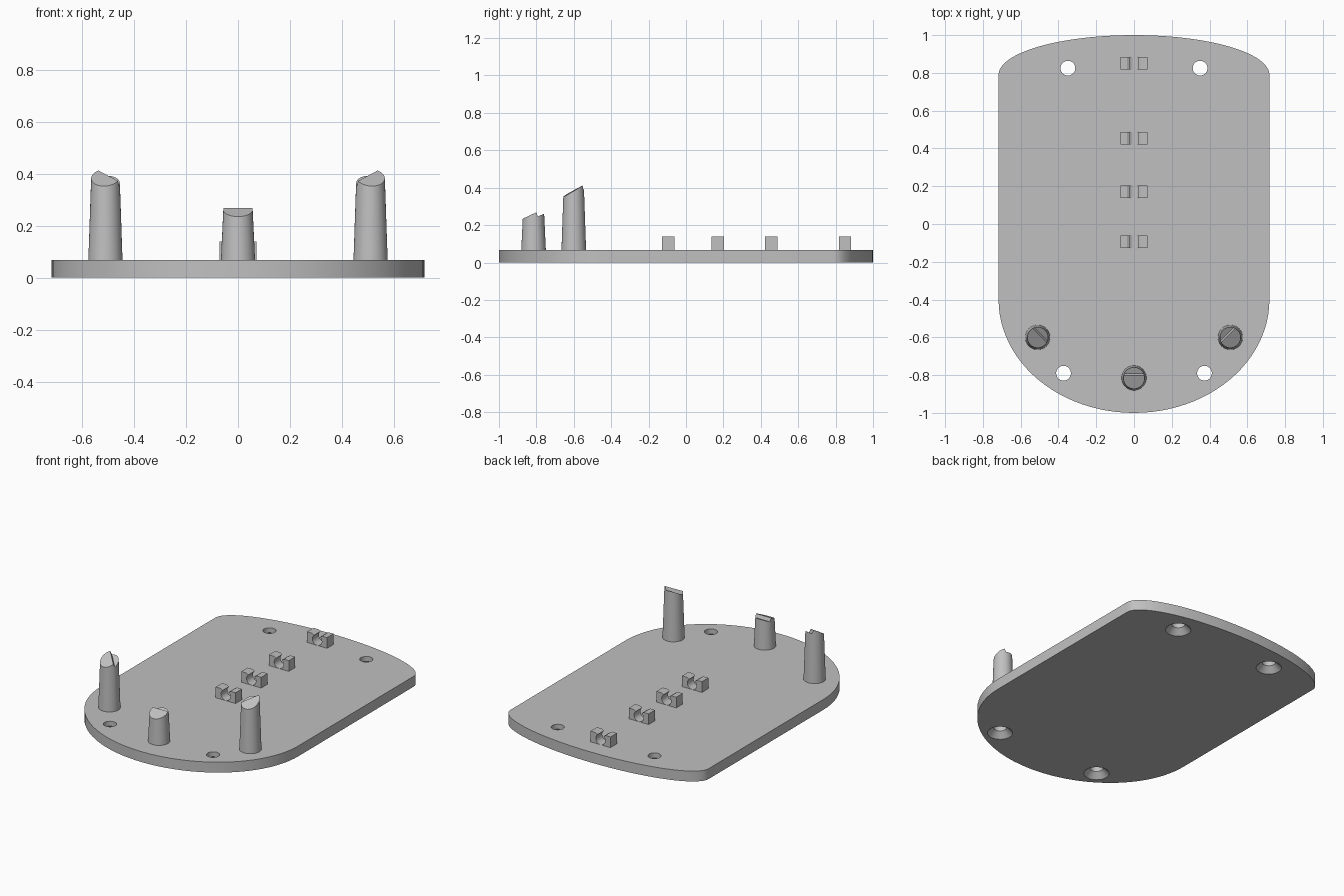
import bpy, bmesh
from math import sin, cos, pi, sqrt, asin
from mathutils import Vector

cube = bpy.data.objects.get("Cube")
if cube:
    bpy.data.objects.remove(cube, do_unlink=True)

grey = bpy.data.materials.new("light_grey")
grey.use_nodes = True
COLOUR = (0.53, 0.53, 0.53, 1)
grey.diffuse_color = COLOUR
grey.node_tree.nodes["Principled BSDF"].inputs["Base Color"].default_value = COLOUR

PLATE_TOP = 0.068


def loft(name, rings):
    """Solid through matching rings of points, with capped ends."""
    bm = bmesh.new()
    loops = [[bm.verts.new(p) for p in ring] for ring in rings]
    n = len(loops[0])
    for a, b in zip(loops, loops[1:]):
        for i in range(n):
            j = (i + 1) % n
            bm.faces.new((a[i], a[j], b[j], b[i]))
    bm.faces.new(loops[0])
    bm.faces.new(loops[-1])
    bmesh.ops.recalc_face_normals(bm, faces=bm.faces)
    mesh = bpy.data.meshes.new(name)
    bm.to_mesh(mesh)
    bm.free()
    mesh.materials.append(grey)
    obj = bpy.data.objects.new(name, mesh)
    bpy.context.collection.objects.link(obj)
    return obj


def circle(x, y, z, r, n=48):
    return [(x + r * cos(2 * pi * i / n), y + r * sin(2 * pi * i / n), z) for i in range(n)]


def cut(obj, cutter):
    mod = obj.modifiers.new("cut", 'BOOLEAN')
    mod.operation = 'DIFFERENCE'
    mod.solver = 'EXACT'
    mod.object = cutter
    graph = bpy.context.evaluated_depsgraph_get()
    mesh = bpy.data.meshes.new_from_object(obj.evaluated_get(graph))
    obj.modifiers.clear()
    obj.data = mesh
    bpy.data.objects.remove(cutter, do_unlink=True)


def smooth(obj):
    bpy.ops.object.select_all(action='DESELECT')
    obj.select_set(True)
    bpy.context.view_layer.objects.active = obj
    bpy.ops.object.shade_smooth_by_angle(angle=0.5)


# Base plate: straight sides, deep rounded front, shallow rounded back
HALF, FRONT, BACK, N = 0.717, -0.4, 0.79, 48
outline = [(HALF * cos(pi * i / N), BACK + (1 - BACK) * sin(pi * i / N)) for i in range(N + 1)]
outline += [(-HALF * cos(pi * i / N), FRONT - (1 + FRONT) * sin(pi * i / N)) for i in range(N + 1)]
plate = loft("base_plate", [[(x, y, z) for x, y in outline] for z in (0, PLATE_TOP)])

# Screw holes, countersunk from below
for hx, hy in ((0.35, 0.825), (0.373, -0.79)):
    for side in (-1, 1):
        x = side * hx
        cut(plate, loft("hole_cutter", [
            circle(x, hy, -0.01, 0.085), circle(x, hy, 0.036, 0.039), circle(x, hy, 0.1, 0.039)]))
smooth(plate)


# Tapered posts with a ramped, notched top
def post(name, x, y, r_base, taper, ridge, across, along, tilt):
    top = 0.5
    obj = loft(name, [circle(x, y, 0.06, r_base),
                      circle(x, y, top, r_base - taper * (top - PLATE_TOP))])
    across, along = Vector(across).normalized(), Vector(along).normalized()
    profile = [(-0.1, -0.053), (0.014, 0), (0.024, -0.022), (0.1, 0.014), (0.1, 0.4), (-0.1, 0.4)]
    rings = []
    for s in (-0.1, 0.1):
        ring = []
        for u, h in profile:
            p = Vector((x, y)) + across * u + along * s
            ring.append((p.x, p.y, ridge + h + tilt * s))
        rings.append(ring)
    cut(obj, loft("post_cutter", rings))
    smooth(obj)


post("front_post", 0, -0.815, 0.066, 0.048, 0.268, (0, 1), (1, 0), 0)
for side, label in ((-1, "right"), (1, "left")):
    post(label + "_post", side * 0.51, -0.6, 0.066, 0.035, 0.392,
         (-side, 1), (side, 1), 0.38)

# Snap clips: round channel with a flared opening
W, TOP, R, CZ, THROAT = 0.072, 0.138, 0.034, 0.102, 0.021
start = asin(THROAT / R)
arc = [start + (2 * pi - 2 * start) * i / 24 for i in range(25)]
section = [(-W, 0.06), (W, 0.06), (W, TOP), (0.037, TOP)]
section += [(R * sin(a), CZ + R * cos(a)) for a in arc]
section += [(-0.037, TOP), (-W, TOP)]
for number, y in enumerate((0.85, 0.455, 0.17, -0.095), 1):
    clip = loft(f"clip_{number}", [[(x, y + d, z) for x, z in section] for d in (-0.033, 0.033)])
    smooth(clip)
